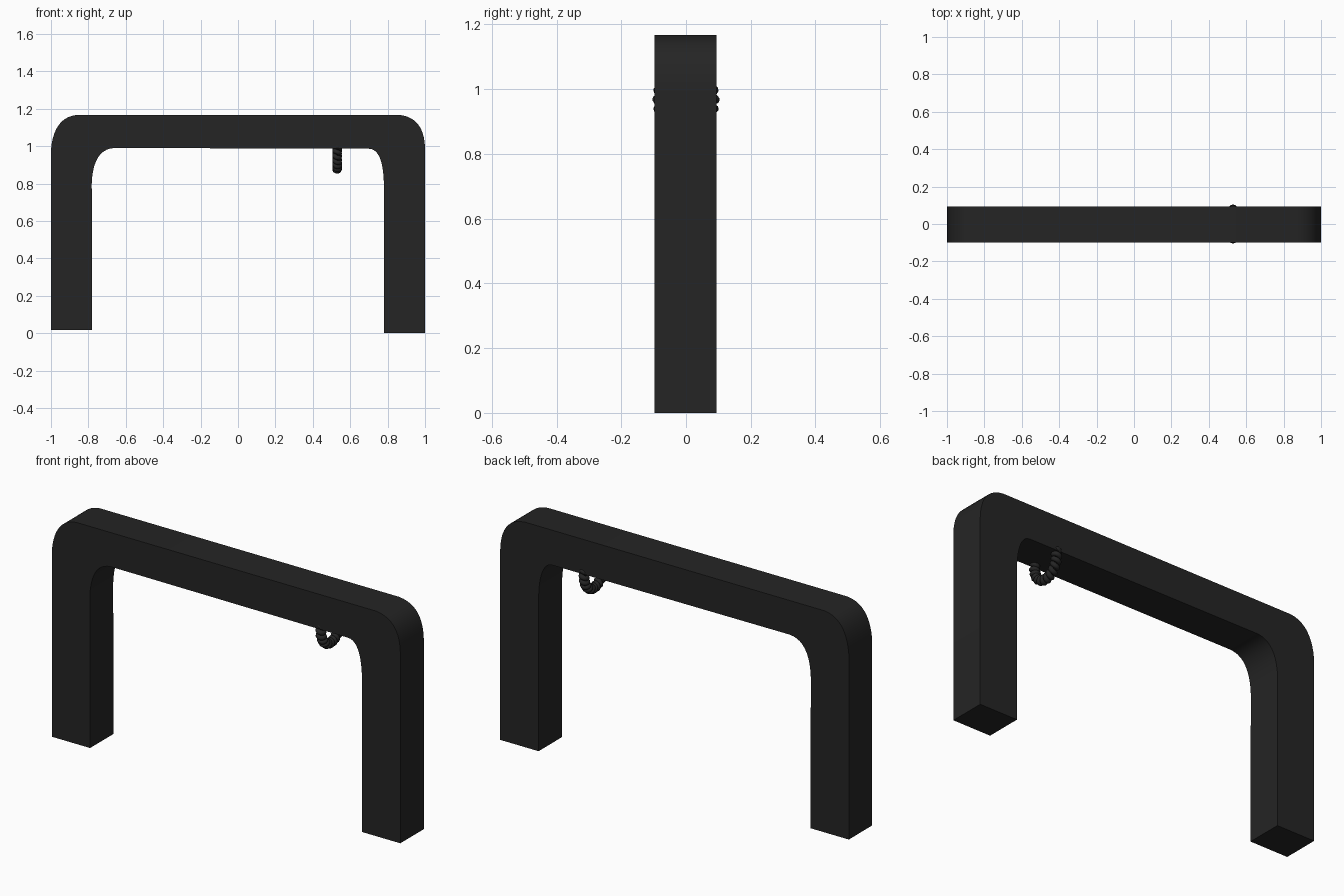
import bpy, bmesh, math
from mathutils import Vector

if "Cube" in bpy.data.objects:
    bpy.data.objects.remove(bpy.data.objects["Cube"])

black = bpy.data.materials.new("matte black")
black.diffuse_color = (0.018, 0.018, 0.018, 1)
black.use_nodes = True
black.node_tree.nodes["Principled BSDF"].inputs["Base Color"].default_value = black.diffuse_color


def corner(a, c, b, n=10):
    """Rounded corner: quadratic curve from a to b pulled towards c."""
    a, b, c = Vector(a), Vector(b), Vector(c)
    return [a * (1 - t) ** 2 + c * 2 * t * (1 - t) + b * t * t
            for t in (i / n for i in range(n + 1))]


def finish(obj, angle):
    obj.data.materials.clear()
    obj.data.materials.append(black)
    bpy.ops.object.select_all(action='DESELECT')
    obj.select_set(True)
    bpy.context.view_layer.objects.active = obj
    bpy.ops.object.shade_smooth_by_angle(angle=math.radians(angle))


# Arch: one front profile (x, z), extruded through its depth
profile = [Vector((-1, 0.018))]
profile += corner((-1, 0.98), (-0.985, 1.155), (-0.86, 1.167))
profile += corner((0.86, 1.167), (0.995, 1.155), (1, 0.99))
profile += [Vector((1, 0)), Vector((0.78, 0))]
profile += corner((0.78, 0.80), (0.775, 0.985), (0.70, 0.986))
profile += corner((-0.66, 0.99), (-0.775, 0.985), (-0.782, 0.80))
profile += [Vector((-0.78, 0.018))]

bm = bmesh.new()
face = bm.faces.new([bm.verts.new((p.x, -0.098, p.y)) for p in profile])
ext = bmesh.ops.extrude_face_region(bm, geom=[face])
bmesh.ops.translate(bm, vec=(0, 0.192, 0),
                    verts=[g for g in ext["geom"] if isinstance(g, bmesh.types.BMVert)])
bmesh.ops.recalc_face_normals(bm, faces=bm.faces)
mesh = bpy.data.meshes.new("arch")
bm.to_mesh(mesh)
bm.free()
arch = bpy.data.objects.new("arch", mesh)
bpy.context.collection.objects.link(arch)
finish(arch, 35)

# Coiled ring hanging around the underside of the bar, in the y-z plane
TURNS, STEPS, COIL, WIRE = 22, 14, 0.014, 0.0125
RY, RZ, CX, CZ = 0.078, 0.090, 0.53, 0.968
curve = bpy.data.curves.new("coil_ring_path", 'CURVE')
curve.dimensions = '3D'
curve.bevel_depth = WIRE
curve.bevel_resolution = 2
spline = curve.splines.new('POLY')
count = TURNS * STEPS
spline.points.add(count - 1)
spline.use_cyclic_u = True
for i, p in enumerate(spline.points):
    u = 2 * math.pi * i / count
    v = u * TURNS
    out = COIL * math.cos(v)
    p.co = (CX + COIL * math.sin(v), (RY + out) * math.cos(u),
            CZ + (RZ + out) * math.sin(u), 1)
path = bpy.data.objects.new("coil_ring_path", curve)
bpy.context.collection.objects.link(path)
ring_mesh = bpy.data.meshes.new_from_object(
    path.evaluated_get(bpy.context.evaluated_depsgraph_get()))
bpy.data.objects.remove(path)
ring = bpy.data.objects.new("coil_ring", ring_mesh)
bpy.context.collection.objects.link(ring)
finish(ring, 60)
